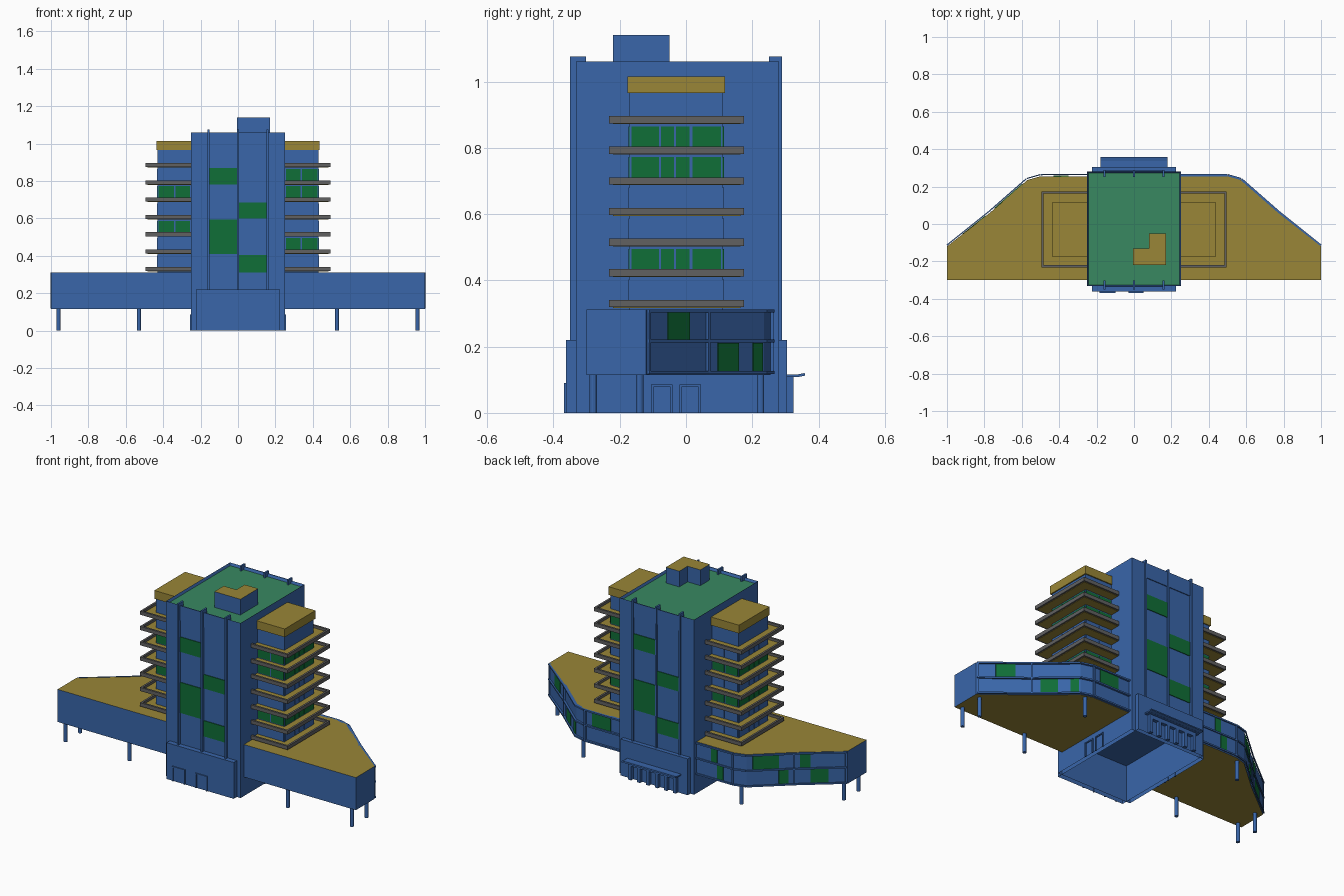
import bpy, bmesh, math
from mathutils import Matrix, Vector

cube = bpy.data.objects.get("Cube")
if cube:
    bpy.data.objects.remove(cube)


def material(name, r, g, b):
    m = bpy.data.materials.new(name)
    m.use_nodes = True
    m.diffuse_color = (r, g, b, 1)
    m.node_tree.nodes["Principled BSDF"].inputs["Base Color"].default_value = (r, g, b, 1)
    return m


BLUE = material("wall blue", .041, .133, .40)
TAN = material("slab tan", .32, .24, .038)
GREEN = material("window green", .005, .156, .038)
TEAL = material("roof teal", .04, .25, .12)
GREY = material("balcony grey", .12, .12, .12)


def finish(name, bm, *mats):
    mesh = bpy.data.meshes.new(name)
    bmesh.ops.recalc_face_normals(bm, faces=bm.faces)
    bm.to_mesh(mesh)
    bm.free()
    for m in mats:
        mesh.materials.append(m)
    obj = bpy.data.objects.new(name, mesh)
    bpy.context.collection.objects.link(obj)
    return obj


def add_box(bm, x0, x1, y0, y1, z0, z1, frame=Matrix()):
    size = Matrix.Diagonal((abs(x1 - x0), abs(y1 - y0), z1 - z0, 1))
    centre = Matrix.Translation(((x0 + x1) / 2, (y0 + y1) / 2, (z0 + z1) / 2))
    return bmesh.ops.create_cube(bm, size=1, matrix=frame @ centre @ size)["verts"]


def boxes(name, mat, *specs, frame=Matrix()):
    bm = bmesh.new()
    for s in specs:
        add_box(bm, *s, frame=frame)
    return finish(name, bm, mat)


def remove_bottom(bm):
    low = [f for f in bm.faces if f.calc_center_median().z < .001]
    bmesh.ops.delete(bm, geom=low, context='FACES')


def prism(name, points, z0, z1, *mats):
    # Blue sides; horizontal faces take the second material
    bm = bmesh.new()
    face = bm.faces.new([bm.verts.new((x, y, z0)) for x, y in points])
    top = bmesh.ops.extrude_face_region(bm, geom=[face])["geom"]
    for v in top:
        if isinstance(v, bmesh.types.BMVert):
            v.co.z = z1
    bm.normal_update()
    for f in bm.faces:
        f.material_index = int(abs(f.normal.z) > .5)
    return finish(name, bm, *mats)


# Tower shell with a sunken roof, open underneath
bm = bmesh.new()
add_box(bm, -.25, .25, -.332, .28, 0, 1.06)
remove_bottom(bm)
bm.normal_update()
roof = max(bm.faces, key=lambda f: f.calc_center_median().z)
bmesh.ops.inset_region(bm, faces=[roof], thickness=.01)
for v in roof.verts:
    v.co.z -= .015
roof.material_index = 1
finish("tower", bm, BLUE, TEAL)

# Entrance base
bm = bmesh.new()
add_box(bm, -.225, .225, -.362, .305, 0, .22)
remove_bottom(bm)
finish("tower_base", bm, BLUE)

# Rooftop room, L-shaped
prism("roof_room", [(-.005, -.22), (.17, -.22), (.17, -.05), (.08, -.05), (.08, -.13), (-.005, -.13)],
      1.04, 1.14, BLUE, TAN)

# Facade: fins, spandrels and staggered windows, front and back
for label, turn, wall, depth in (("front", 0, -.332, -.35), ("back", math.pi, -.28, -.29)):
    rot = Matrix.Rotation(turn, 4, 'Z')
    boxes(label + "_fins", BLUE,
          *[(x - .005, x + .005, depth, wall + .03, .22, 1.075) for x in (-.158, 0, .158)], frame=rot)
    boxes(label + "_spandrel", BLUE, (-.155, .155, wall - .005, wall, .97, 1.06), frame=rot)
    boxes(label + "_windows", GREEN,
          *[(x, x + .147, wall - .004, wall, a, b) for x, a, b in
            ((-.152, .78, .87), (.005, .60, .685), (-.152, .41, .595), (.005, .31, .405))], frame=rot)


def door_frame(x0, x1, y0, y1, h):
    return [(x0, x0 + .007, y0, y1, 0, h), (x1 - .007, x1, y0, y1, 0, h),
            (x0, x1, y0, y1, h - .007, h)]


# Front and side doors
boxes("front_doors", BLUE, *door_frame(-.185, -.1, -.368, -.36, .09),
      *door_frame(-.03, .05, -.368, -.36, .09))
for side, turn in (("left", math.pi / 2), ("right", -math.pi / 2)):
    specs = []
    for a, b in ((-.105, -.04), (-.02, .045)):
        if side == "right":
            a, b = -b, -a
        specs += door_frame(a, b, -.256, -.248, .085)
    boxes(side + "_side_doors", BLUE, *specs, frame=Matrix.Rotation(turn, 4, 'Z'))

# Back porch: pillars, beam and upturned canopy
boxes("porch_pillars", BLUE, *[(x - .01, x + .01, .303, .325, 0, .1) for x in
                              (-.15, -.09, -.03, .03, .09, .15)],
      (-.16, .16, .303, .325, .085, .112))
canopy = boxes("canopy", BLUE, (-.18, .18, .3, .34, .108, .116))
boxes("canopy_lip", BLUE, (-.18, .18, 0, .023, 0, .008),
      frame=Matrix.Translation((0, .337, .108)) @ Matrix.Rotation(.2, 4, 'X'))

FLOORS = [.32 + .0925 * i for i in range(7)]
SEGMENTS = [((.25, .255), (.5, .255)), ((.5, .255), (.57, .235)),
            ((.57, .235), (.77, .06)), ((.77, .06), (.995, -.12))]
# Lit glazing by wing: (segment, row, start, end), measured outwards
LIT = {1: [(0, 1, .3, .8), (2, 0, .03, .2), (2, 0, .45, .8), (3, 1, .28, .65)],
       -1: [(0, 1, .4, .56), (0, 0, .56, .72), (2, 1, .13, .67), (2, 0, .67, .87),
            (3, 1, .1, .3), (3, 0, .3, .65)]}
GREEN_FLOORS = {1: (1, 4, 5), -1: (2, 4)}

for s, side in ((1, "left"), (-1, "right")):
    # Upper wing and its roof cap
    boxes(side + "_wing", BLUE, (s * .24, s * .43, -.17, .11, .3, .97))
    boxes(side + "_wing_cap", TAN, (s * .25, s * .437, -.177, .117, .965, 1.015))

    # Balconies: thin floor with raised rim
    boxes(side + "_balcony_floors", TAN,
          *[(s * .25, s * .485, -.22, .165, z - .003, z + .006) for z in FLOORS])
    rims = []
    for z in FLOORS:
        h = (z - .001, z + .021)
        rims += [(s * .483, s * .495, -.232, .175, *h), (s * .25, s * .495, -.232, -.22, *h),
                 (s * .25, s * .495, .163, .175, *h)]
    boxes(side + "_balcony_rims", GREY, *rims)

    # Glazed bands between the balconies on three sides
    panes = {False: [], True: []}
    for i, z in enumerate(FLOORS[:-1]):
        out = panes[i in GREEN_FLOORS[s]]
        h = (z + .012, z + .082)
        for a, b in ((-.165, -.081), (-.075, -.036), (-.03, .011), (.019, .106)):
            out.append((s * .43, s * .434, a, b, *h))
        for a, b in ((.256, .335), (.343, .426)):
            out.append((s * a, s * b, -.174, -.17, *h))
            out.append((s * a, s * b, .11, .114, *h))
    boxes(side + "_dark_panes", BLUE, *panes[False])
    boxes(side + "_lit_panes", GREEN, *panes[True])

    # Raised podium
    outline = [(.25, -.3), (1, -.3), (1, -.12)] + [seg[0] for seg in reversed(SEGMENTS)]
    prism(side + "_podium", [(s * x, y) for x, y in outline], .115, .312, BLUE, TAN)

    # Podium rails, posts and lit glazing along the angled back
    rails, lit = bmesh.new(), bmesh.new()
    for i, (p, q) in enumerate(SEGMENTS):
        a, b = Vector((s * p[0], p[1], 0)), Vector((s * q[0], q[1], 0))
        length = (b - a).length
        angle = math.atan2(b.y - a.y, b.x - a.x)
        frame = Matrix.Translation(a) @ Matrix.Rotation(angle, 4, 'Z')
        for z in (.118, .212, .303):
            add_box(rails, 0, length, -.006, .012 * s, z, z + .009, frame=frame)
        if i != 1:
            add_box(rails, length - .01, length, -.005, .01 * s, .118, .312, frame=frame)
        for seg, row, u, v in LIT[s]:
            if seg == i:
                z = .127 + .094 * row
                add_box(lit, u * length, v * length, 0, .004 * s, z, z + .084, frame=frame)
    finish(side + "_podium_rails", rails, BLUE)
    finish(side + "_podium_windows", lit, GREEN)

    # Round supports
    bm = bmesh.new()
    for x, y in ((.96, -.28), (.96, -.14), (.53, -.28), (.53, .225)):
        bmesh.ops.create_cone(bm, cap_ends=True, segments=12, radius1=.011, radius2=.011,
                              depth=.12, matrix=Matrix.Translation((s * x, y, .06)))
    finish(side + "_columns", bm, BLUE)
